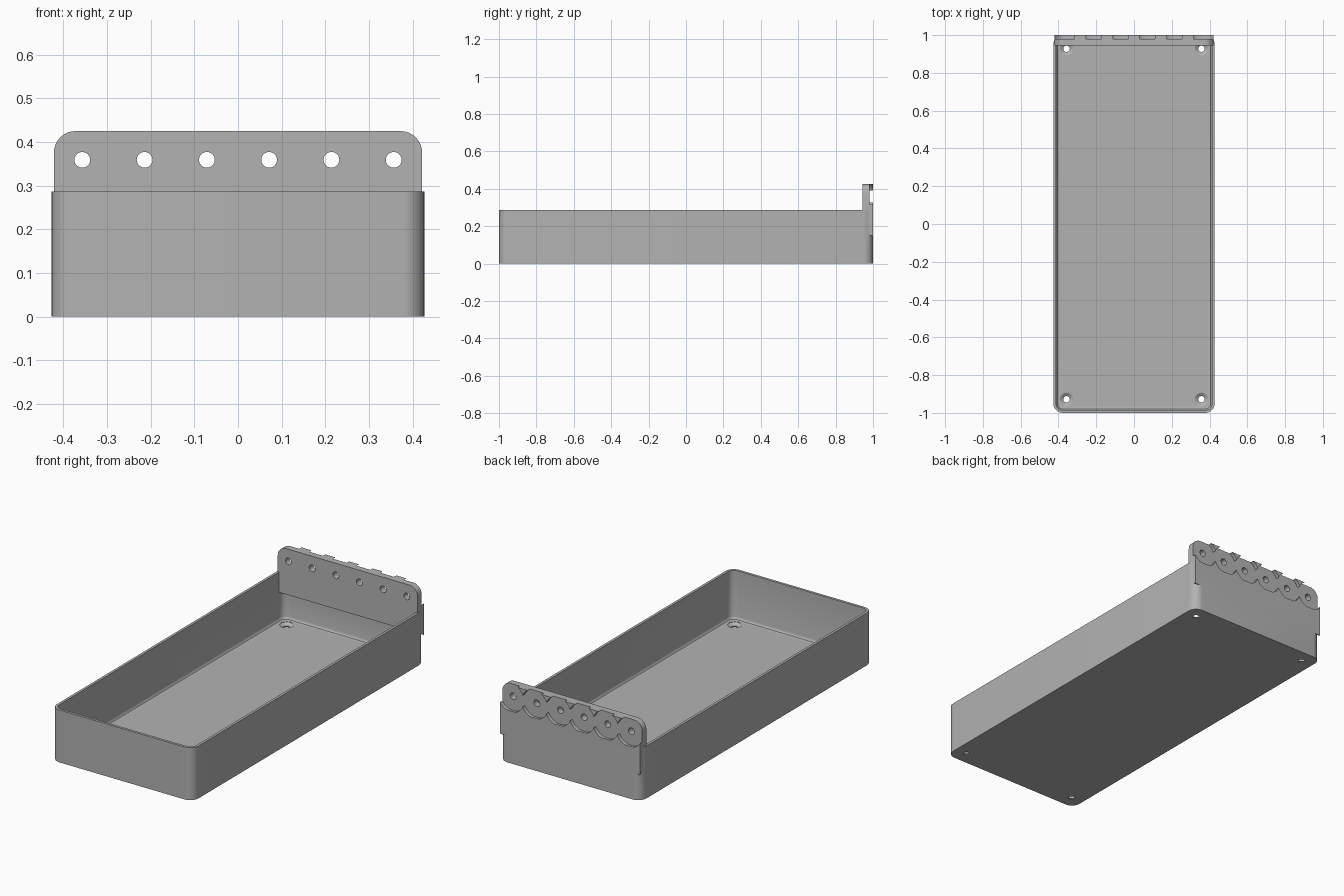
import bpy, bmesh
from math import sin, cos, pi, radians

cube = bpy.data.objects.get("Cube")
if cube:
    bpy.data.objects.remove(cube, do_unlink=True)

grey = bpy.data.materials.new("plain grey")
grey.use_nodes = True
color = (0.45, 0.45, 0.45, 1)
grey.diffuse_color = color
grey.node_tree.nodes["Principled BSDF"].inputs["Base Color"].default_value = color

HALF_X, HEIGHT, CORNER = 0.427, 0.286, 0.05
HOLE_Z, PITCH = 0.359, 0.1427
HOLES_X = [(i - 2.5) * PITCH for i in range(6)]


def arc(cx, cy, r, start, steps=8):
    """Quarter turn of points from the start angle."""
    return [(cx + r * cos(start + pi / 2 * i / steps),
             cy + r * sin(start + pi / 2 * i / steps)) for i in range(steps + 1)]


def loft(name, rings):
    """Closed solid through matching rings of points."""
    bm = bmesh.new()
    loops = [[bm.verts.new(p) for p in ring] for ring in rings]
    for a, b in zip(loops, loops[1:]):
        for i in range(len(a)):
            j = (i + 1) % len(a)
            bm.faces.new((a[i], a[j], b[j], b[i]))
    bm.faces.new(loops[0][::-1])
    bm.faces.new(loops[-1])
    bmesh.ops.recalc_face_normals(bm, faces=bm.faces)
    mesh = bpy.data.meshes.new(name)
    bm.to_mesh(mesh)
    bm.free()
    mesh.materials.append(grey)
    obj = bpy.data.objects.new(name, mesh)
    bpy.context.collection.objects.link(obj)
    return obj


def rounded_ring(inset, z):
    r = CORNER - inset
    x, y = HALF_X - CORNER, 1 - CORNER
    pts = []
    for k, (sx, sy) in enumerate([(1, 1), (-1, 1), (-1, -1), (1, -1)]):
        pts += arc(sx * x, sy * y, r, k * pi / 2)
    return [(px, py, z) for px, py in pts]


def circle(r, n=40):
    return [(r * cos(2 * pi * i / n), r * sin(2 * pi * i / n)) for i in range(n)]


def cut(target, cutter, operation="DIFFERENCE"):
    mod = target.modifiers.new("boolean", "BOOLEAN")
    mod.operation, mod.solver, mod.object = operation, "EXACT", cutter
    bpy.context.view_layer.objects.active = target
    bpy.ops.object.modifier_apply(modifier=mod.name)
    bpy.data.objects.remove(cutter, do_unlink=True)


# Open tray with thin walls and a fillet around the floor
tray = loft("tray", [rounded_ring(i, z) for i, z in [
    (0, 0), (0, HEIGHT), (0.014, HEIGHT), (0.014, 0.036),
    (0.016, 0.028), (0.021, 0.022), (0.029, 0.02)]])

# Hanging plate with rounded top corners and a sloping underside
PLATE_X, TOP, ROUND = 0.422, 0.425, 0.05
top_pts = (arc(PLATE_X - ROUND, TOP - ROUND, ROUND, 0)
           + arc(ROUND - PLATE_X, TOP - ROUND, ROUND, pi / 2))


def plate_ring(y, bottom):
    pts = top_pts + [(-PLATE_X, bottom), (PLATE_X, bottom)]
    return [(x, y, z) for x, z in pts]


plate = loft("back_plate", [plate_ring(0.945, 0.175), plate_ring(1, 0.145)])

# Scalloped recesses behind the plate, and the through holes
for hx in HOLES_X:
    for r, y0 in [(0.078, 0.98), (0.018, 0.9)]:
        cut(plate, loft("hole_cutter", [
            [(hx + x, y, HOLE_Z + z) for x, z in circle(r)] for y in (y0, 1.1)]))

cut(tray, plate, "UNION")
tray.name = "tray_with_back_plate"

# Countersunk screw holes in the floor
for sx in (-1, 1):
    for sy in (-1, 1):
        cut(tray, loft("screw_cutter", [
            [(sx * 0.357 + x, sy * 0.928 + y, z) for x, y in circle(r, 24)]
            for r, z in [(0.017, -0.05), (0.017, 0.006), (0.035, 0.018), (0.035, 0.03)]]))

bpy.ops.object.select_all(action="DESELECT")
tray.select_set(True)
bpy.context.view_layer.objects.active = tray
bpy.ops.object.shade_smooth_by_angle(angle=radians(30))
